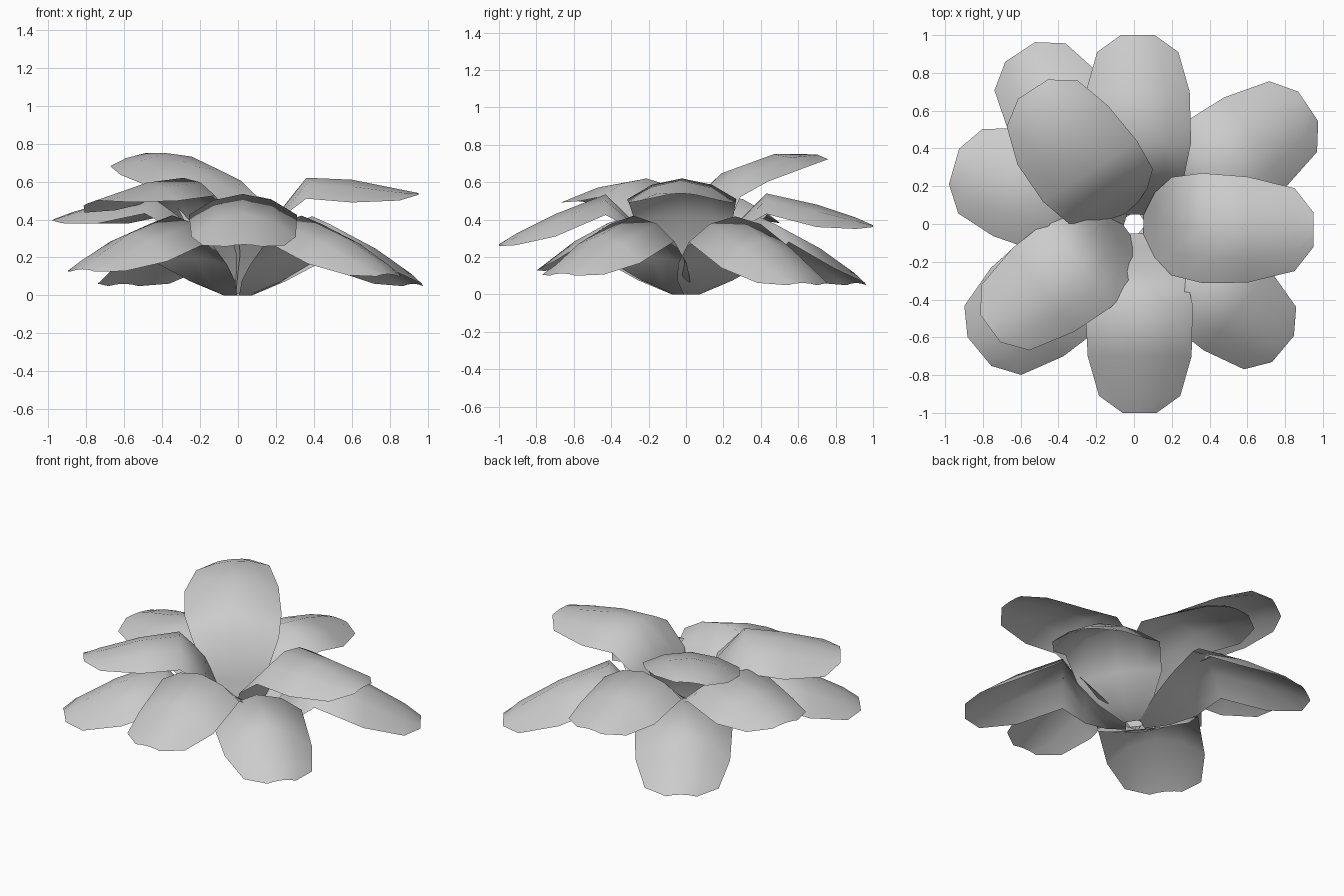
import bpy
import bmesh
import math

cube = bpy.data.objects.get("Cube")
if cube:
    bpy.data.objects.remove(cube, do_unlink=True)

# One pale grey for the whole flower
grey = bpy.data.materials.new("petal grey")
grey.use_nodes = True
colour = (0.6, 0.6, 0.6, 1)
grey.diffuse_color = colour
grey.node_tree.nodes["Principled BSDF"].inputs["Base Color"].default_value = colour

# Petal midlines for each tier: (distance from centre, height)
LOWER = [(.05, .0), (.17, .05), (.3, .2), (.44, .42), (.72, .31), (.95, .17), (1.04, .1)]
MIDDLE = [(.05, .01), (.13, .13), (.25, .36), (.43, .54), (.7, .48), (.91, .41), (1.0, .37)]
UPPER = [(.05, .02), (.11, .2), (.2, .42), (.36, .62), (.6, .61), (.85, .56), (.95, .54)]
CROWN = [(.07, .02), (.12, .27), (.19, .54), (.36, .68), (.6, .75), (.8, .75), (.89, .72)]

HALF_WIDTH = [.05, .17, .255, .285, .275, .215, .09]
DROOP = [0, -.02, .03, .11, .12, .06, .01]
COLUMNS = (-1, -.55, 0, .55, 1)


def petal(name, midline, degrees, tilt=0, shift=0, width=1, length=1, arch=1, lean=0):
    """Sheet cupped at the base that rises and bends outwards into an arch."""
    a = math.radians(degrees)
    bm = bmesh.new()
    rows = []
    for (r, z), half, droop in zip(midline, HALF_WIDTH, DROOP):
        z -= tilt * max(0, r - .4)
        row = []
        for u in COLUMNS:
            side = u * half * width + shift * min(1, r * 2)
            x = length * r * math.cos(a) - side * math.sin(a)
            y = length * r * math.sin(a) + side * math.cos(a)
            height = z - arch * droop * u * u + lean * u * half * r
            row.append(bm.verts.new((x, y, max(0, height))))
        rows.append(row)
    for low, high in zip(rows, rows[1:]):
        for i in range(len(COLUMNS) - 1):
            bm.faces.new((low[i], high[i], high[i + 1], low[i + 1]))
    bmesh.ops.recalc_face_normals(bm, faces=bm.faces)
    bm.normal_update()
    if sum(f.normal.z for f in bm.faces) < 0:
        bmesh.ops.reverse_faces(bm, faces=bm.faces)
    mesh = bpy.data.meshes.new(name)
    bm.to_mesh(mesh)
    bm.free()
    mesh.materials.append(grey)
    for p in mesh.polygons:
        p.use_smooth = True
    obj = bpy.data.objects.new(name, mesh)
    bpy.context.collection.objects.link(obj)


# Lower tier: four drooping diagonal petals
petal("lower_petal_back_left", LOWER, 34, tilt=.06, length=1.07, width=1.05, arch=1.25)
petal("lower_petal_back_right", LOWER, 123.5, tilt=.06, length=1.05, width=1.05, arch=1.25)
petal("lower_petal_front_right", LOWER, 219.5, tilt=-.06, length=1.02, width=1.1, arch=1.25)
petal("lower_petal_front_left", LOWER, -40, tilt=-.02, length=.99, arch=1.25)

# Middle tier: back, right and front petals
petal("middle_petal_back", MIDDLE, 90, shift=-.02)
petal("middle_petal_right", MIDDLE, 164, tilt=-.06, shift=-.03, width=1.08)
petal("middle_petal_front", MIDDLE, -90, tilt=.17, shift=.03)

# Upper tier: three raised petals
petal("upper_petal_left", UPPER, 0, shift=-.03, width=1.02)
petal("upper_petal_front_right", UPPER, 216, tilt=.08, length=.99, lean=.15)
petal("crown_petal_back_right", CROWN, 123, shift=.06, width=1.04, arch=.8, lean=-.12)
